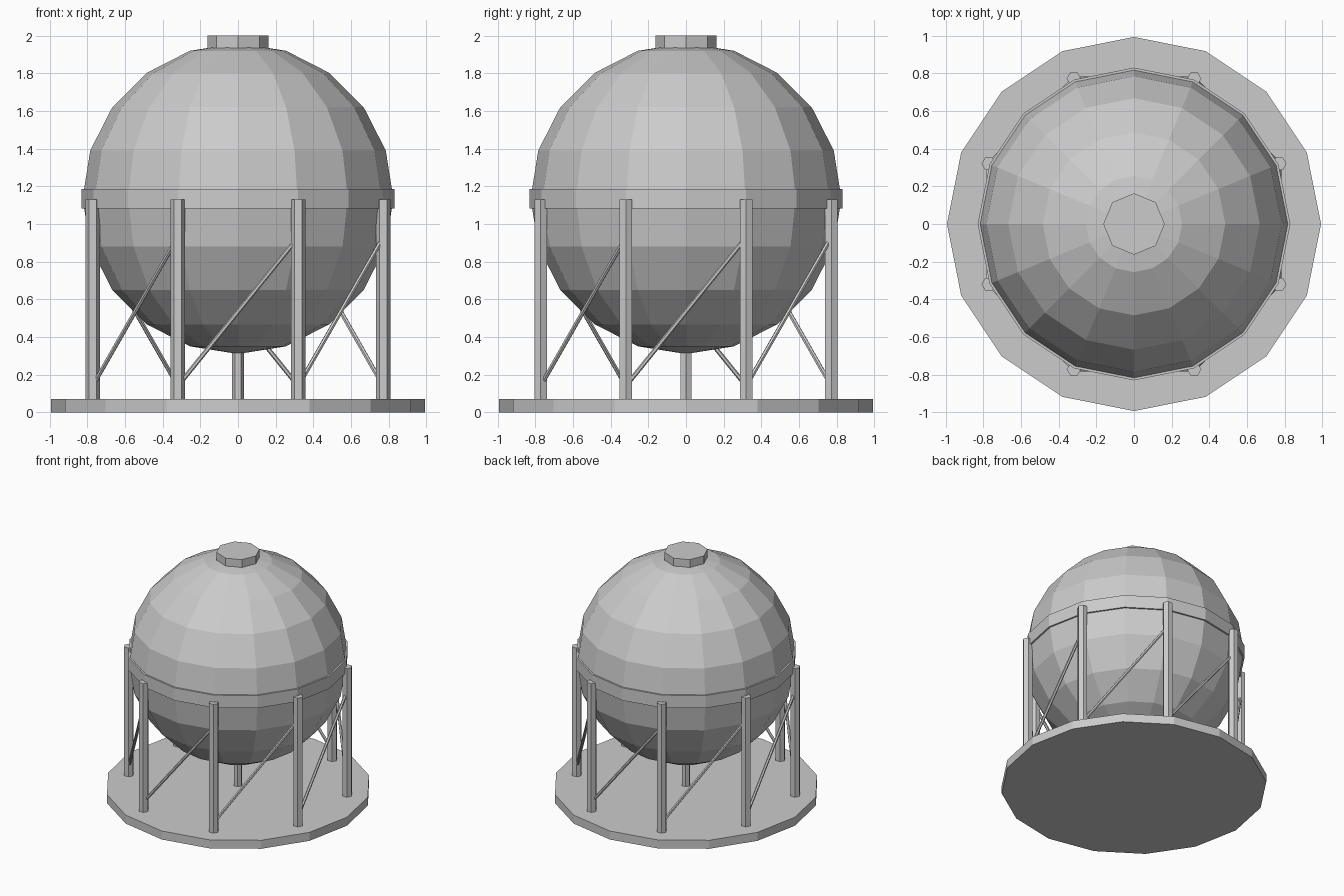
import bpy
from math import cos, sin, pi
from mathutils import Vector

cube = bpy.data.objects.get("Cube")
if cube:
    bpy.data.objects.remove(cube, do_unlink=True)

GREY = (0.6, 0.6, 0.6, 1.0)
steel = bpy.data.materials.new("grey_steel")
steel.use_nodes = True
steel.diffuse_color = GREY
steel.node_tree.nodes["Principled BSDF"].inputs["Base Color"].default_value = GREY


def finish(name):
    obj = bpy.context.object
    obj.name = name
    obj.data.materials.append(steel)
    return obj


def prism(name, sides, radius, z0, z1, x=0, y=0):
    """Upright prism with one corner pointing along +x."""
    bpy.ops.mesh.primitive_cylinder_add(
        vertices=sides, radius=radius, depth=z1 - z0,
        location=(x, y, (z0 + z1) / 2), rotation=(0, 0, pi / 2))
    return finish(name)


def rod(name, start, end, radius):
    """Thin six-sided rod between two points."""
    axis = end - start
    bpy.ops.mesh.primitive_cylinder_add(
        vertices=6, radius=radius, depth=axis.length,
        location=(start + end) / 2,
        rotation=axis.to_track_quat('Z', 'Y').to_euler())
    return finish(name)


BASE_TOP = 0.07
CENTRE = 1.135
LEG_RING = 0.835

# Foundation slab, spherical tank, equator belt, top hatch and drain pipe
prism("base_slab", 16, 0.993, 0, BASE_TOP)
bpy.ops.mesh.primitive_uv_sphere_add(
    segments=16, ring_count=10, radius=0.825, location=(0, 0, CENTRE))
finish("tank")
prism("belt", 16, 0.83, 1.083, 1.187)
prism("top_hatch", 8, 0.163, 1.935, 2.0)
prism("drain_pipe", 6, 0.033, BASE_TOP, 0.4)

# Eight legs, each with a brace rising to the next leg
spots = [Vector((LEG_RING * cos(a), LEG_RING * sin(a), 0))
         for a in (pi / 8 + i * pi / 4 for i in range(8))]
for i, spot in enumerate(spots):
    prism(f"leg_{i + 1}", 6, 0.038, BASE_TOP, 1.13, spot.x, spot.y)
    following = spots[(i + 1) % len(spots)]
    rod(f"brace_{i + 1}", spot + Vector((0, 0, 0.14)),
        following + Vector((0, 0, 0.93)), 0.012)
